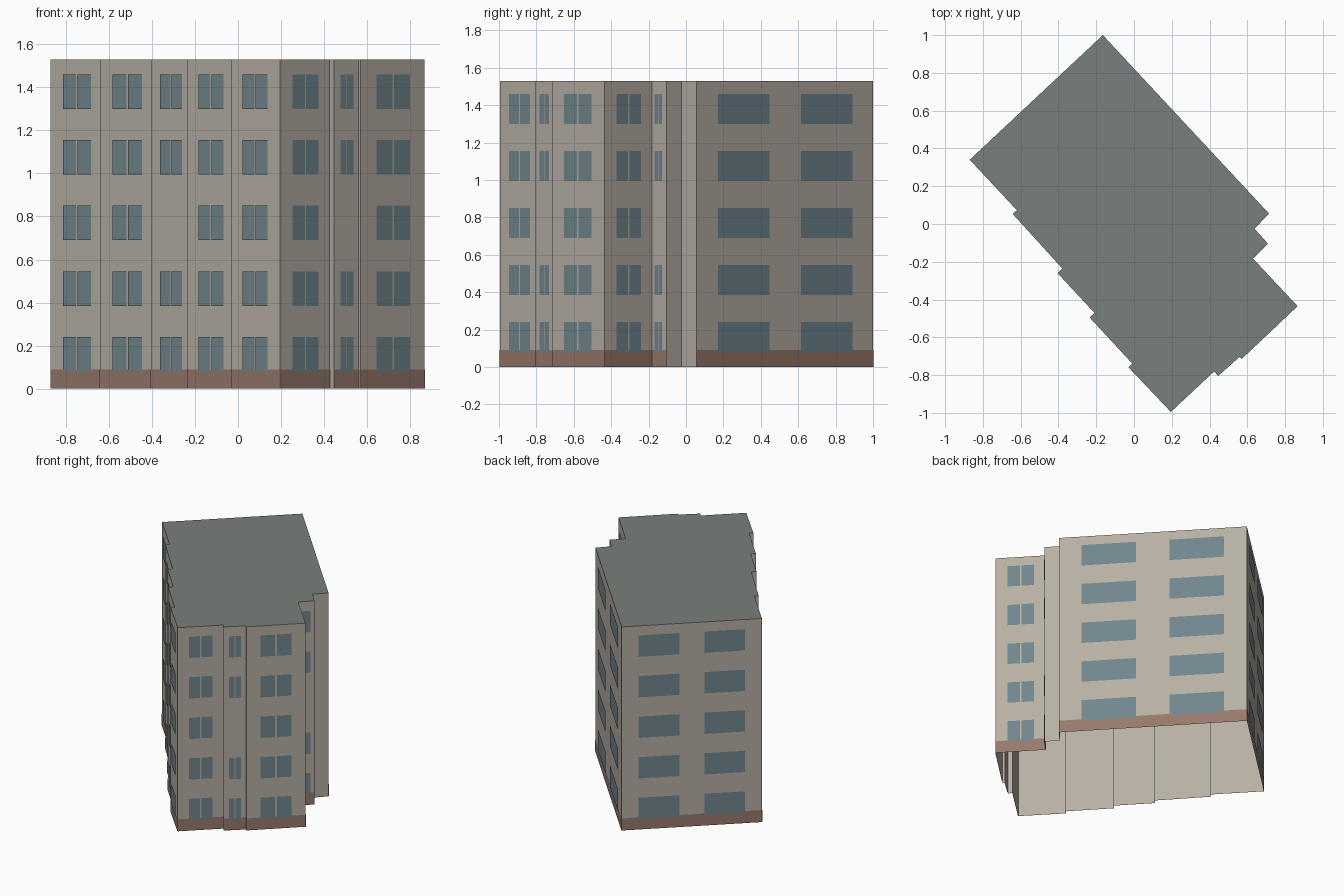
import bpy, bmesh
from mathutils import Vector

if "Cube" in bpy.data.objects:
    bpy.data.objects.remove(bpy.data.objects["Cube"])

HEIGHT, BAND = 1.53, 0.09
OFFSET = 0.0025                                   # overlays sit just proud of the walls
FLOORS = [0.08 + 0.305 * i for i in range(5)]     # window sill heights
WIN_H = 0.16

# Footprint corners, counter-clockwise, each with the style of the wall that starts there:
# S = split window, G = split window with gap on the third floor,
# W = two wide windows, N = plain wall without base band
PLAN = [
    (0.195, -0.995, "S"), (0.425, -0.780, "N"), (0.445, -0.805, "G"),
    (0.560, -0.703, "N"), (0.570, -0.715, "S"), (0.866, -0.435, "S"),
    (0.630, -0.183, "G"), (0.710, -0.105, "N"), (0.638, -0.025, "N"),
    (0.715, 0.055, "W"), (-0.165, 1.000, "W"), (-0.870, 0.340, "S"),
    (-0.620, 0.073, "N"), (-0.642, 0.053, "S"), (-0.380, -0.235, "N"),
    (-0.405, -0.260, "G"), (-0.210, -0.470, "N"), (-0.235, -0.495, "S"),
    (-0.010, -0.738, "N"), (-0.030, -0.758, "S"),
]
PANES = {
    "S": [(0.24, 0.487), (0.513, 0.76)],
    "G": [(0.24, 0.487), (0.513, 0.76)],
    "W": [(0.12, 0.41), (0.59, 0.88)],
    "N": [],
}


def material(name, rgb):
    m = bpy.data.materials.new(name)
    m.diffuse_color = (*rgb, 1)
    m.use_nodes = True
    m.node_tree.nodes["Principled BSDF"].inputs["Base Color"].default_value = m.diffuse_color
    return m


def make(name, polygons, mat):
    """One object from a list of polygons (lists of points)."""
    bm = bmesh.new()
    for poly in polygons:
        bm.faces.new([bm.verts.new(p) for p in poly])
    bmesh.ops.remove_doubles(bm, verts=bm.verts[:], dist=1e-5)
    mesh = bpy.data.meshes.new(name)
    bm.to_mesh(mesh)
    bm.free()
    mesh.materials.append(mat)
    obj = bpy.data.objects.new(name, mesh)
    bpy.context.collection.objects.link(obj)
    return obj


def panel(a, b, f0, f1, z0, z1, off=0.0):
    """Upright rectangle on wall a-b between the fractions f0 and f1."""
    d = b - a
    n = Vector((d.y, -d.x, 0)).normalized() * off
    p, q = a + d * f0 + n, a + d * f1 + n
    up0, up1 = Vector((0, 0, z0)), Vector((0, 0, z1))
    return [p + up0, q + up0, q + up1, p + up1]


corners = [Vector((x, y, 0)) for x, y, _ in PLAN]
walls, bands, panes = [], [], []
for i, (_, _, style) in enumerate(PLAN):
    a, b = corners[i], corners[(i + 1) % len(PLAN)]
    walls.append(panel(a, b, 0, 1, 0, HEIGHT))
    if style != "N":
        bands.append(panel(a, b, 0, 1, 0, BAND, OFFSET))
    for floor, z in enumerate(FLOORS):
        if style == "G" and floor == 2:
            continue
        for f0, f1 in PANES[style]:
            panes.append(panel(a, b, f0, f1, z, z + WIN_H, OFFSET * 2))

# Open-bottomed wall shell, flat roof, base band and window panes
make("walls", walls, material("wall_beige", (0.47, 0.43, 0.37)))
make("roof", [[c + Vector((0, 0, HEIGHT)) for c in corners]],
     material("roof_grey", (0.19, 0.215, 0.20)))
make("base_band", bands, material("base_brown", (0.31, 0.19, 0.15)))
make("window_panes", panes, material("window_blue", (0.165, 0.24, 0.27)))
